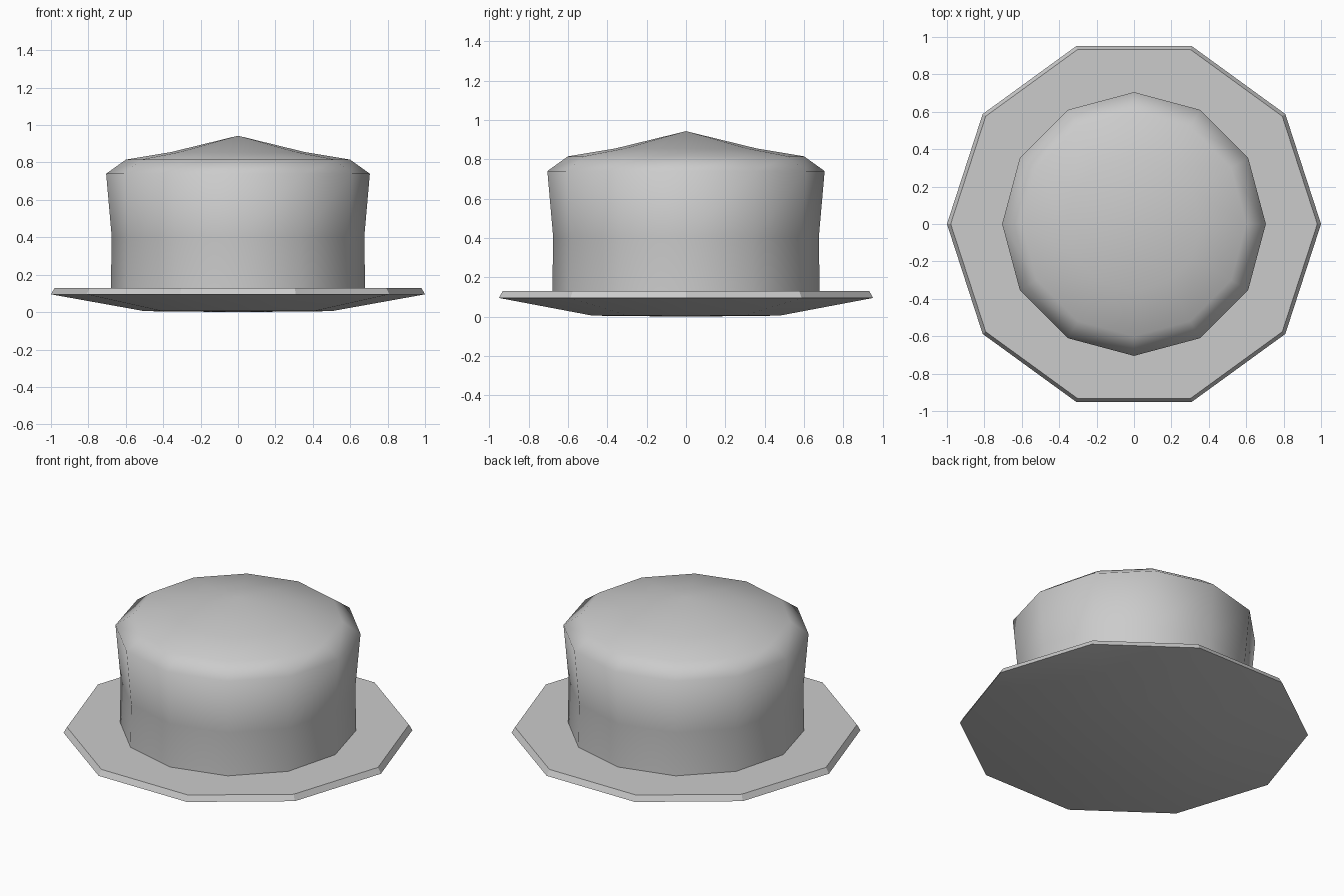
import bpy
import bmesh
from math import cos, sin, tau, radians

cube = bpy.data.objects.get("Cube")
if cube:
    bpy.data.objects.remove(cube, do_unlink=True)

# Single grey felt material
felt = bpy.data.materials.new("grey felt")
felt.use_nodes = True
colour = (0.6, 0.6, 0.6, 1)
felt.diffuse_color = colour
bsdf = felt.node_tree.nodes["Principled BSDF"]
bsdf.inputs["Base Color"].default_value = colour
bsdf.inputs["Roughness"].default_value = 0.8


def lathe(name, profile, sides, sharp_angle):
    """Turn a (radius, height) profile around z; radius 0 makes a pole."""
    bm = bmesh.new()
    rings = []
    for r, z in profile:
        count = sides if r else 1
        rings.append([bm.verts.new((r * cos(tau * i / sides), r * sin(tau * i / sides), z))
                      for i in range(count)])
    for low, high in zip(rings, rings[1:]):
        for i in range(sides):
            j = (i + 1) % sides
            corners = [low[i % len(low)], low[j % len(low)],
                       high[j % len(high)], high[i % len(high)]]
            bm.faces.new(list(dict.fromkeys(corners)))
    bmesh.ops.recalc_face_normals(bm, faces=bm.faces)
    mesh = bpy.data.meshes.new(name)
    bm.to_mesh(mesh)
    bm.free()
    mesh.materials.append(felt)
    obj = bpy.data.objects.new(name, mesh)
    bpy.context.collection.objects.link(obj)
    bpy.ops.object.select_all(action='DESELECT')
    obj.select_set(True)
    bpy.context.view_layer.objects.active = obj
    bpy.ops.object.shade_smooth_by_angle(angle=radians(sharp_angle))
    return obj


# Ten-sided brim, dished underneath with a chamfered edge
lathe("brim", [(0, 0), (0.5, 0.005), (1, 0.095), (0.98, 0.13), (0, 0.13)], 10, 30)

# Twelve-sided crown, slightly waisted, with a shallow pointed top
lathe("crown", [(0.68, 0.13), (0.675, 0.4), (0.705, 0.74), (0.6, 0.815),
                (0.36, 0.855), (0, 0.943)], 12, 80)
